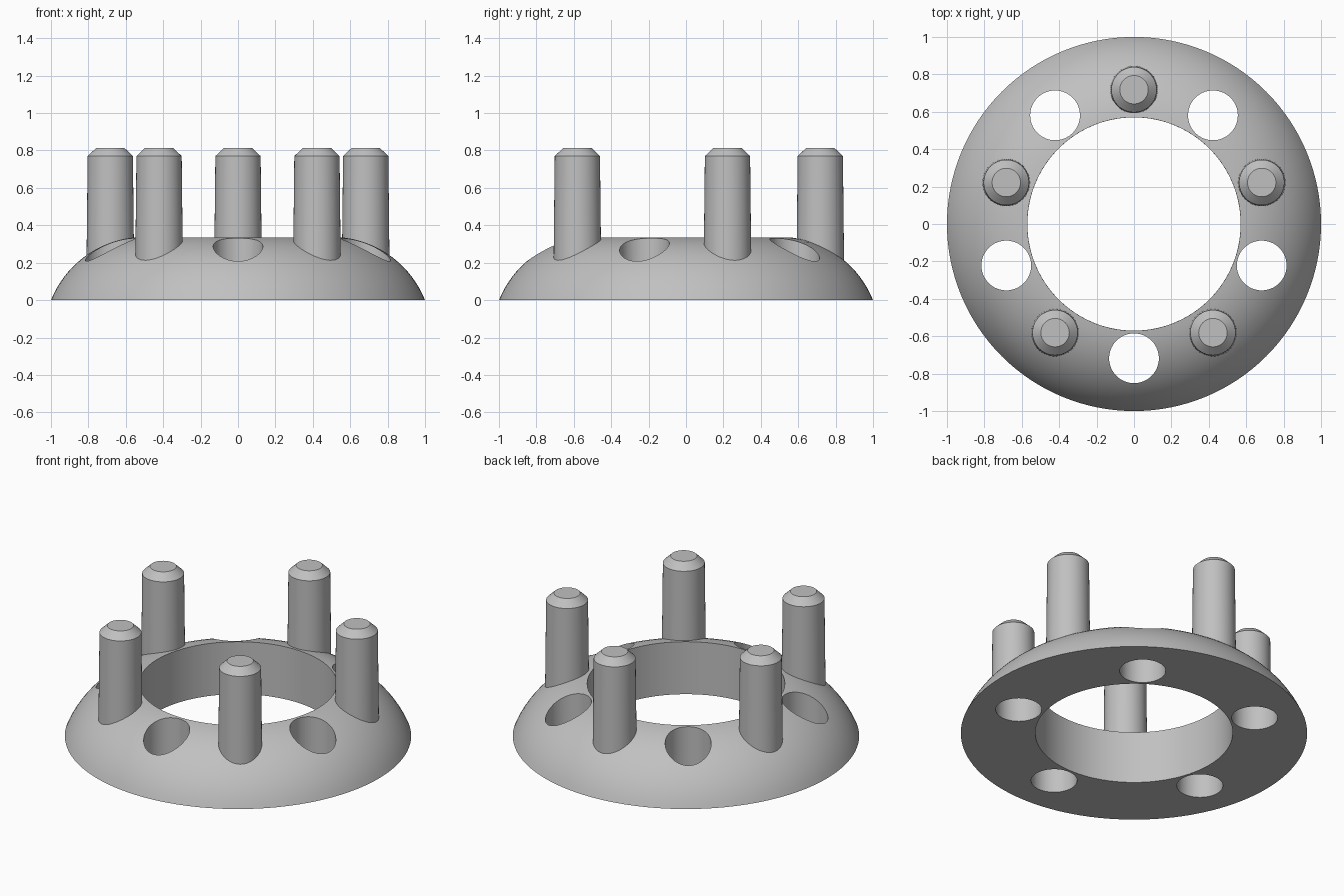
import bpy, bmesh
from math import cos, sin, pi, radians, atan2, hypot

if "Cube" in bpy.data.objects:
    bpy.data.objects.remove(bpy.data.objects["Cube"], do_unlink=True)

grey = bpy.data.materials.new("plain grey")
grey.use_nodes = True
colour = (0.53, 0.53, 0.53, 1)
grey.diffuse_color = colour
grey.node_tree.nodes["Principled BSDF"].inputs["Base Color"].default_value = colour

COUNT = 5
PITCH_RADIUS = 0.718


def lathe(name, profile, steps, closed, location=(0, 0, 0)):
    """Spin a radius/height profile round the z axis."""
    bm = bmesh.new()
    verts = [bm.verts.new((r, 0, z)) for r, z in profile]
    edges = [bm.edges.new(pair) for pair in zip(verts, verts[1:])]
    if closed:
        edges.append(bm.edges.new((verts[-1], verts[0])))
    bmesh.ops.spin(bm, geom=verts + edges, cent=(0, 0, 0), axis=(0, 0, 1),
                   angle=2 * pi, steps=steps, use_merge=True)
    bmesh.ops.remove_doubles(bm, verts=bm.verts, dist=1e-5)
    # Cap any open ends
    rims = [e for e in bm.edges if e.is_boundary]
    if rims:
        bmesh.ops.holes_fill(bm, edges=rims, sides=0)
    bmesh.ops.recalc_face_normals(bm, faces=bm.faces)
    mesh = bpy.data.meshes.new(name)
    bm.to_mesh(mesh)
    bm.free()
    mesh.materials.append(grey)
    obj = bpy.data.objects.new(name, mesh)
    obj.location = location
    bpy.context.collection.objects.link(obj)
    return obj


def make_active(obj):
    bpy.ops.object.select_all(action='DESELECT')
    obj.select_set(True)
    bpy.context.view_layer.objects.active = obj


def smooth(obj):
    make_active(obj)
    bpy.ops.object.shade_smooth_by_angle(angle=radians(25))


def on_circle(index, start):
    a = start + index * 2 * pi / COUNT
    return PITCH_RADIUS * cos(a), PITCH_RADIUS * sin(a), 0


# Domed ring: circular-arc outside, straight bore, flat underside
inner, cr, cz = 0.57, 0.5, -0.2
arc_radius = hypot(1 - cr, cz)
first = atan2(-cz, 1 - cr)
last = pi / 2 - atan2(inner - cr, 0.53)
arc = [first + (last - first) * i / 16 for i in range(17)]
profile = [(inner, 0)] + [(cr + arc_radius * cos(a), cz + arc_radius * sin(a)) for a in arc]
ring = lathe("domed_ring", profile, 128, True)

# Through holes between the pegs
for i in range(COUNT):
    cutter = lathe("hole_cutter", [(0.133, -0.2), (0.133, 0.6)], 64, False,
                   on_circle(i, -pi / 2))
    cutter.hide_render = True
    cut = ring.modifiers.new("hole", 'BOOLEAN')
    cut.operation = 'DIFFERENCE'
    cut.solver = 'EXACT'
    cut.object = cutter
    make_active(ring)
    bpy.ops.object.modifier_apply(modifier=cut.name)
    bpy.data.objects.remove(cutter, do_unlink=True)
smooth(ring)

# Tapered pegs with chamfered tips
for i in range(COUNT):
    peg = lathe(f"peg_{i + 1}", [(0.128, 0.12), (0.121, 0.77), (0.076, 0.813)], 64, False,
                on_circle(i, pi / 2))
    smooth(peg)
